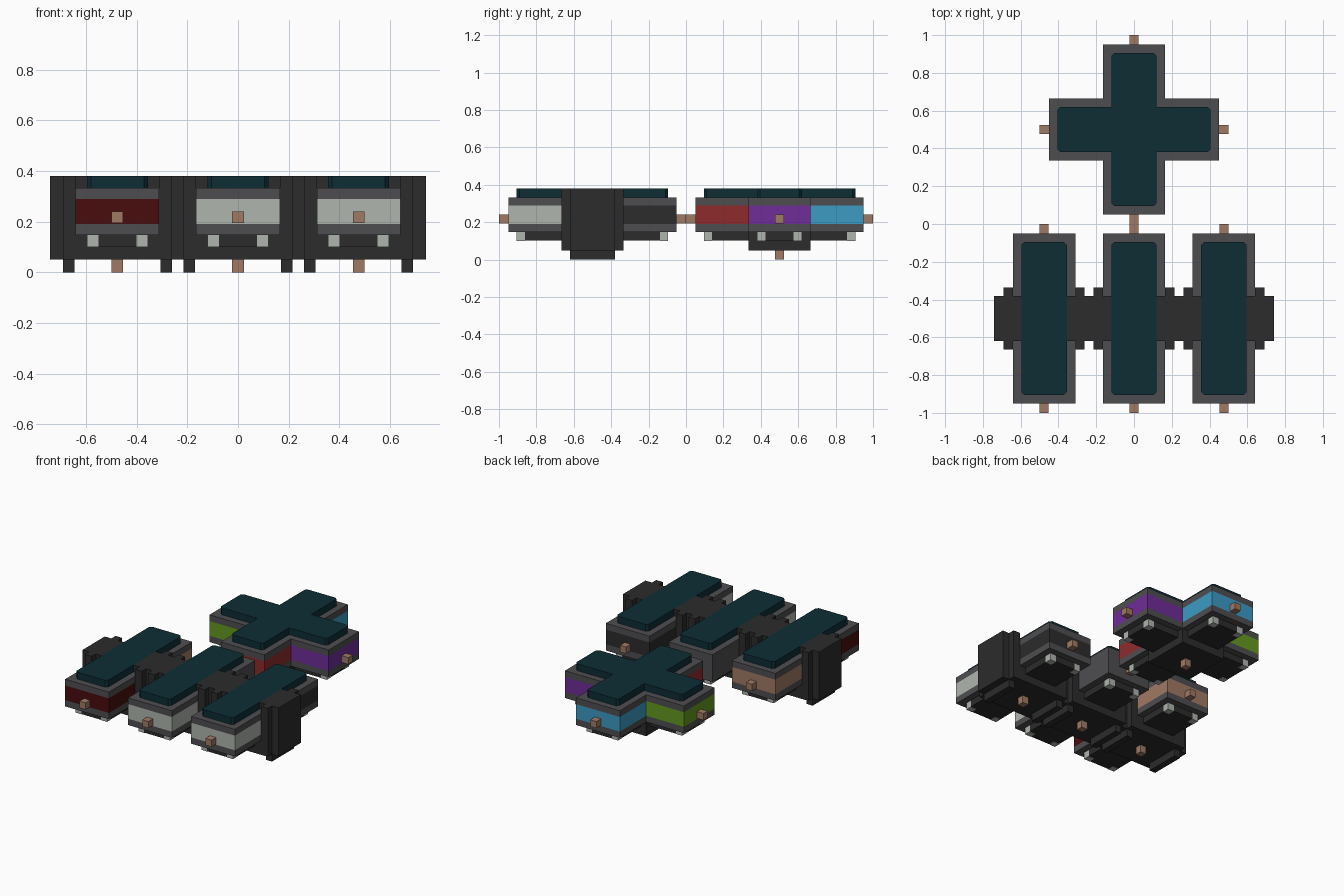
import bpy, bmesh
from math import pi
from mathutils import Matrix, Vector

if "Cube" in bpy.data.objects:
    bpy.data.objects.remove(bpy.data.objects["Cube"])


def material(name, r, g, b):
    m = bpy.data.materials.new(name)
    m.use_nodes = True
    m.diffuse_color = (r, g, b, 1)
    m.node_tree.nodes["Principled BSDF"].inputs["Base Color"].default_value = (r, g, b, 1)
    return m


TEAL = material("dark teal", .004, .027, .036)
GREY = material("mid grey", .076, .074, .08)
BLACK = material("charcoal", .025, .025, .025)
LIGHT = material("light grey", .43, .46, .42)
MAROON = material("maroon", .065, .004, .004)
RED = material("red", .27, .024, .024)
PURPLE = material("purple", .162, .026, .314)
BLUE = material("blue", .045, .328, .546)
GREEN = material("green", .127, .32, .013)
TAN = material("tan", .35, .195, .127)


def prism(name, mat, outline, z0, z1, place):
    """Extrude a flat outline from z0 to z1."""
    bm = bmesh.new()
    base = bm.faces.new([bm.verts.new((x, y, z0)) for x, y in outline])
    top = bmesh.ops.extrude_face_region(bm, geom=[base])["geom"]
    bmesh.ops.translate(bm, vec=(0, 0, z1 - z0),
                        verts=[v for v in top if isinstance(v, bmesh.types.BMVert)])
    bmesh.ops.recalc_face_normals(bm, faces=bm.faces)
    mesh = bpy.data.meshes.new(name)
    bm.to_mesh(mesh)
    bm.free()
    mesh.transform(place)
    mesh.materials.append(mat)
    ob = bpy.data.objects.new(name, mesh)
    bpy.context.collection.objects.link(ob)


def box(name, mat, x0, x1, y0, y1, z0, z1, place):
    prism(name, mat, [(x0, y0), (x1, y0), (x1, y1), (x0, y1)], z0, z1, place)


def slab(name, mat, r0, r1, w, c, z0, z1, place):
    """Arm layer with its two outer corners cut by c."""
    prism(name, mat, [(r0, -w), (r1 - c, -w), (r1, c - w),
                      (r1, w - c), (r1 - c, w), (r0, w)], z0, z1, place)


HALF, INSET, REACH = .165, .12, .45
RIM, TOP, BELLY, FLOOR = .333, .38, .147, .05


def arm(name, colour, centre, turns):
    """Layered arm pointing out from a hub, turned in quarter turns."""
    p = Matrix.Translation(centre) @ Matrix.Rotation(turns * pi / 2, 4, 'Z')
    box(name + "_lower_rim", GREY, HALF, REACH, -HALF, HALF, BELLY, .19, p)
    box(name + "_band", colour, HALF, REACH, -HALF, HALF, .19, .29, p)
    box(name + "_upper_rim", GREY, HALF, REACH, -HALF, HALF, .29, RIM, p)
    slab(name + "_roof", TEAL, INSET, .405, INSET, .015, RIM, TOP, p)
    slab(name + "_underbody", BLACK, HALF, .405, INSET, .045, .102, BELLY, p)
    box(name + "_peg", TAN, REACH, .5, -.023, .023, .194, .24, p)
    for s in (-1, 1):
        y0, y1 = sorted((s * .075, s * INSET))
        box(name + "_foot", LIGHT, .36, .405, y0, y1, .1, BELLY, p)


def hub(name, centre):
    """Central column with its roof square and bottom peg."""
    p = Matrix.Translation(centre)
    box(name + "_column", BLACK, -HALF, HALF, -HALF, HALF, FLOOR, .29, p)
    box(name + "_rim", GREY, -HALF, HALF, -HALF, HALF, .29, RIM, p)
    box(name + "_roof", TEAL, -INSET, INSET, -INSET, INSET, RIM, TOP, p)
    box(name + "_bottom_peg", TAN, -.023, .023, -.023, .023, 0, FLOOR, p)


# Cross-shaped module at the back
cross = Vector((0, .5, 0))
hub("cross_hub", cross)
for turns, (side, colour) in enumerate((("left", PURPLE), ("back", BLUE),
                                        ("right", GREEN), ("front", RED))):
    arm("cross_" + side + "_arm", colour, cross, turns)

# Row of three straight modules at the front
rows = (("right", -1, MAROON, TAN), ("middle", 0, LIGHT, GREY), ("left", 1, LIGHT, BLACK))
for side, i, front, back in rows:
    c = Vector((i * .476, -.5, 0))
    name = side + "_module"
    hub(name + "_hub", c)
    arm(name + "_front_arm", front, c, 3)
    arm(name + "_back_arm", back, c, 1)
    # Side clamps with rail feet
    for turn in (0, 2):
        p = Matrix.Translation(c) @ Matrix.Rotation(turn * pi / 2, 4, 'Z')
        box(name + "_clamp_lip", BLACK, INSET, HALF, -INSET, INSET, RIM, TOP, p)
        box(name + "_clamp_plate", BLACK, HALF, .215, -HALF, HALF, FLOOR, TOP, p)
        box(name + "_clamp_block", BLACK, .215, .265, -INSET, INSET, FLOOR, TOP, p)
        box(name + "_rail_foot", BLACK, .17, .215, -INSET, INSET, 0, FLOOR, p)
